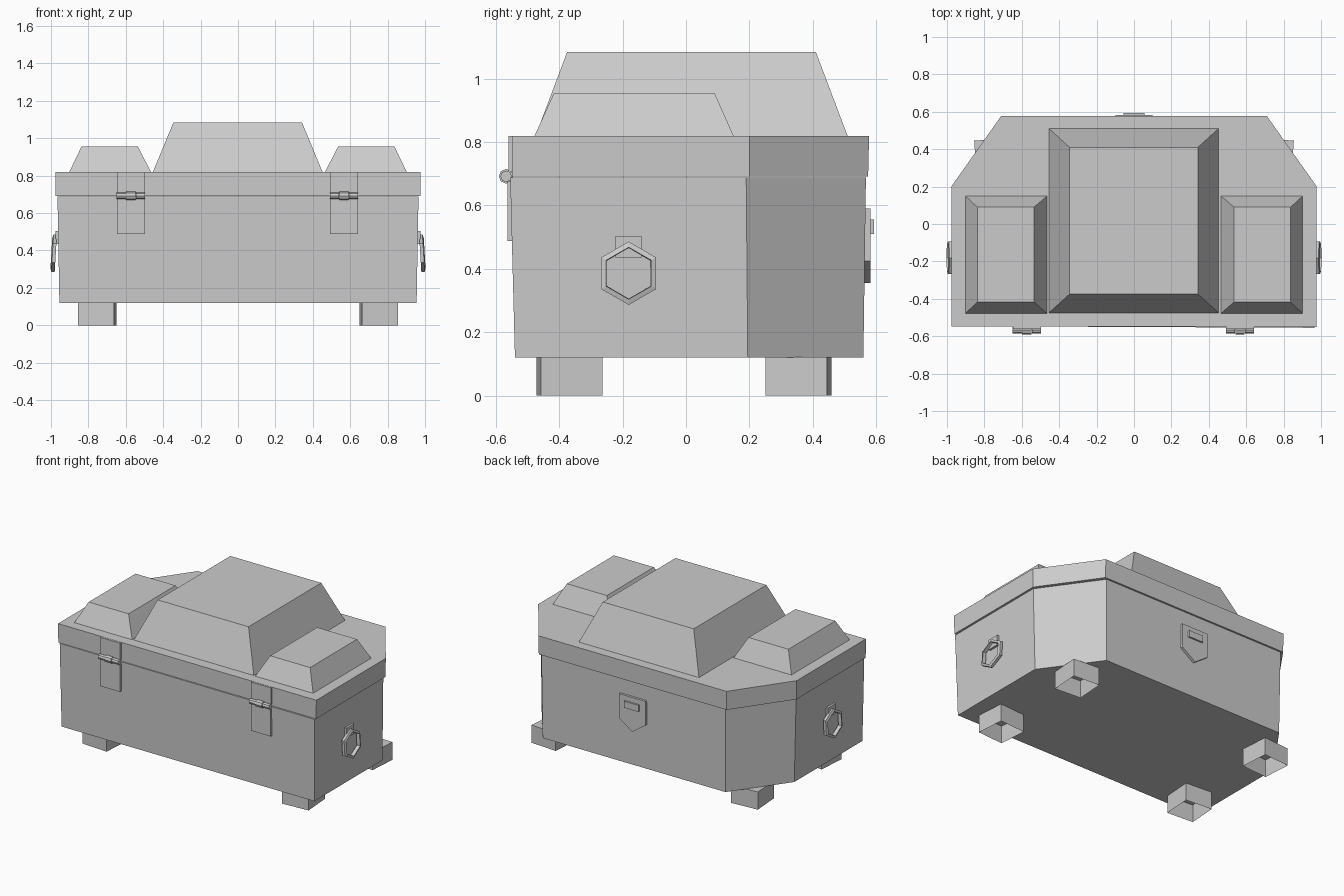
import bpy, bmesh, math
from mathutils import Matrix, Vector

if "Cube" in bpy.data.objects:
    bpy.data.objects.remove(bpy.data.objects["Cube"])

grey = bpy.data.materials.new("plain grey")
grey.diffuse_color = (0.6, 0.6, 0.6, 1)
grey.use_nodes = True
grey.node_tree.nodes["Principled BSDF"].inputs["Base Color"].default_value = grey.diffuse_color


def finish(name, bm):
    bmesh.ops.recalc_face_normals(bm, faces=bm.faces)
    me = bpy.data.meshes.new(name)
    bm.to_mesh(me)
    bm.free()
    me.materials.append(grey)
    ob = bpy.data.objects.new(name, me)
    bpy.context.collection.objects.link(ob)
    return ob


def loft(name, lower, upper):
    """Closed solid between two matching loops of 3D points."""
    bm = bmesh.new()
    a = [bm.verts.new(p) for p in lower]
    b = [bm.verts.new(p) for p in upper]
    n = len(a)
    bm.faces.new(a[::-1])
    bm.faces.new(b)
    for i in range(n):
        bm.faces.new((a[i], a[(i + 1) % n], b[(i + 1) % n], b[i]))
    return finish(name, bm)


def rect(x0, x1, y0, y1, z):
    return [(x0, y0, z), (x1, y0, z), (x1, y1, z), (x0, y1, z)]


def box(name, x0, x1, y0, y1, z0, z1):
    return loft(name, rect(x0, x1, y0, y1, z0), rect(x0, x1, y0, y1, z1))


def outline(hw, front, front_right, side, back, back_hw, z):
    """Rectangle with two clipped rear corners."""
    return [(-hw, front, z), (hw, front_right, z), (hw, side, z),
            (back_hw, back, z), (-back_hw, back, z), (-hw, side, z)]


# Chest body and lid
loft("chest_body", outline(0.955, -0.54, -0.54, 0.195, 0.56, 0.69, 0.12),
     outline(0.965, -0.546, -0.555, 0.19, 0.568, 0.695, 0.688))
loft("lid", outline(0.975, -0.547, -0.55, 0.2, 0.575, 0.71, 0.692),
     outline(0.977, -0.547, -0.55, 0.2, 0.578, 0.71, 0.82))

# Raised blocks on the lid
loft("centre_block", rect(-0.455, 0.452, -0.475, 0.51, 0.82),
     rect(-0.345, 0.342, -0.375, 0.41, 1.085))
for side, s in (("left", -1), ("right", 1)):
    x = sorted((s * 0.465, s * 0.902))
    t = sorted((s * 0.535, s * 0.837))
    loft(side + "_block", rect(*x, -0.478, 0.15, 0.82),
         rect(*t, -0.417, 0.09, 0.955))

# Hollow feet, open underneath
for sx in (-1, 1):
    for sy in (-1, 1):
        bm = bmesh.new()
        bmesh.ops.create_cube(bm, size=1)
        down = [f for f in bm.faces if f.normal.z < -0.5]
        bmesh.ops.delete(bm, geom=down, context='FACES_ONLY')
        y = -0.368 if sy < 0 else 0.355
        bm.transform(Matrix.Translation((sx * 0.752, y, 0.0605))
                     @ Matrix.Rotation(math.radians(-4 * sx * sy), 4, 'Z')
                     @ Matrix.Diagonal((0.192, 0.195, 0.121, 1)))
        finish("foot", bm)

# Front latches: two plates and a three-part barrel
for x in (-0.573, 0.567):
    box("latch_upper_plate", x - 0.075, x + 0.075, -0.561, -0.54, 0.705, 0.819)
    box("latch_lower_plate", x - 0.075, x + 0.075, -0.564, -0.53, 0.488, 0.675)
    for dx, r in ((-0.051, 0.018), (0, 0.023), (0.051, 0.018)):
        bm = bmesh.new()
        bmesh.ops.create_cone(bm, cap_ends=True, segments=8, radius1=r,
                              radius2=r, depth=0.049)
        bm.transform(Matrix.Translation((x + dx, -0.568, 0.692))
                     @ Matrix.Rotation(math.pi / 2, 4, 'Y'))
        finish("latch_barrel", bm)

# Hexagonal side rings with mounting plates
for s in (-1, 1):
    x = sorted((s * 0.95, s * 0.976))
    box("ring_mount", *x, -0.222, -0.14, 0.435, 0.503)
    bm = bmesh.new()
    rings = []
    for r, dx in ((0.10, 0.0), (0.10, 0.018), (0.082, 0.024), (0.080, 0.0)):
        ring = []
        for k in range(6):
            a = math.radians(90 + 60 * k)
            z = r * math.sin(a)
            ring.append(bm.verts.new((s * (0.974 + dx - 0.06 * z),
                                      -0.181 + r * math.cos(a), 0.386 + z)))
        rings.append(ring)
    for j in range(4):
        p, q = rings[j], rings[(j + 1) % 4]
        for k in range(6):
            m = (k + 1) % 6
            bm.faces.new((p[k], p[m], q[m], q[k]))
    finish("side_ring", bm)

# Shield-shaped lock plate with a raised bar on the back
shield = [(-0.1, 0.59), (0.1, 0.59), (0.1, 0.425), (0, 0.355), (-0.1, 0.425)]
loft("lock_plate", [(x, 0.55, z) for x, z in shield],
     [(x, 0.582, z) for x, z in shield])
box("lock_bar", -0.055, 0.055, 0.57, 0.593, 0.51, 0.555)
